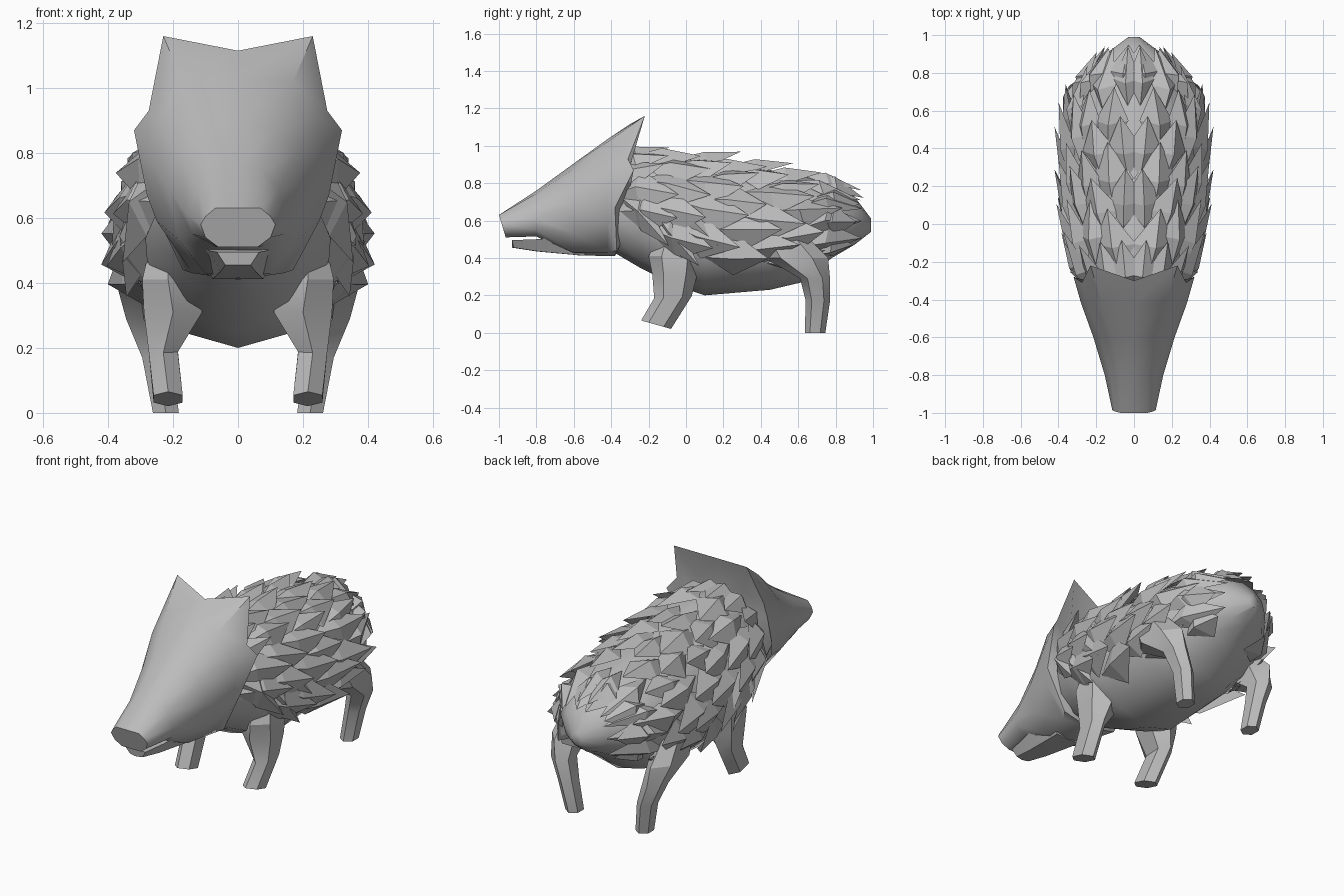
import bpy, math, random
from mathutils import Vector

random.seed(7)
if "Cube" in bpy.data.objects:
    bpy.data.objects.remove(bpy.data.objects["Cube"], do_unlink=True)

hide = bpy.data.materials.new("grey_hide")
hide.use_nodes = True
GREY = (0.5, 0.5, 0.5, 1)
hide.diffuse_color = GREY
hide.node_tree.nodes["Principled BSDF"].inputs["Base Color"].default_value = GREY


def build(name, verts, faces, smooth=None):
    mesh = bpy.data.meshes.new(name)
    mesh.from_pydata(verts, [], faces)
    mesh.materials.append(hide)
    obj = bpy.data.objects.new(name, mesh)
    bpy.context.collection.objects.link(obj)
    bpy.ops.object.select_all(action="DESELECT")
    obj.select_set(True)
    bpy.context.view_layer.objects.active = obj
    bpy.ops.object.mode_set(mode="EDIT")
    bpy.ops.mesh.select_all(action="SELECT")
    bpy.ops.mesh.normals_make_consistent(inside=False)
    bpy.ops.object.mode_set(mode="OBJECT")
    if smooth:
        bpy.ops.object.shade_smooth_by_angle(angle=math.radians(smooth))
    return obj


def loft(name, rings, smooth=None):
    """Skin a list of equal closed rings and cap both ends."""
    n = len(rings[0])
    verts = [p for ring in rings for p in ring]
    faces = [(r * n + i, r * n + (i + 1) % n, (r + 1) * n + (i + 1) % n, (r + 1) * n + i)
             for r in range(len(rings) - 1) for i in range(n)]
    faces += [tuple(range(n)), tuple(range(len(verts) - n, len(verts)))]
    return build(name, verts, faces, smooth)


def mirrored(half):
    """Close a half outline running from the top centre to the bottom centre."""
    return half + [(-x, y, z) for x, y, z in half[-2:0:-1]]


# Body stations: y, belly height, back height, half width
STATIONS = [(-.42, .45, .86, .2), (-.25, .35, .97, .29), (-.05, .25, .95, .33),
            (.1, .2, .92, .34), (.45, .23, .87, .345), (.62, .27, .84, .325),
            (.78, .4, .8, .26), (.9, .47, .73, .15), (.99, .54, .61, .03)]


def skin(y, angle, lift=0.0):
    """Point on the body at a station y, with the angle measured from the back line."""
    for a, b in zip(STATIONS, STATIONS[1:]):
        if y <= b[0]:
            break
    t = (y - a[0]) / (b[0] - a[0])
    low, high, wide = (a[i] + (b[i] - a[i]) * t for i in (1, 2, 3))
    return Vector(((wide + lift) * math.sin(angle), y,
                   (low + high) / 2 + ((high - low) / 2 + lift) * math.cos(angle)))


loft("body", [[skin(s[0], math.tau * i / 12) for i in range(12)] for s in STATIONS], 50)


# Shaggy coat: broad ridged kite tufts in staggered rows, pointing backwards
def tuft(verts, faces, y, angle, length, spread, lift, turn=0.0):
    for side in (1, -1):
        n = len(verts)
        mid = y + length * .45
        for p in (skin(y, angle - turn, 0), skin(mid, angle - spread, .008),
                  skin(y + length, angle + turn, lift), skin(mid, angle + spread, .008),
                  skin(y + length * .38, angle, .05)):
            verts.append((p.x * side, p.y, p.z))
        faces.extend([(n, n + 1, n + 4), (n + 1, n + 2, n + 4), (n + 2, n + 3, n + 4),
                      (n + 3, n, n + 4), (n, n + 3, n + 2, n + 1)])


verts, faces = [], []
for row in range(7):
    y = -.39 + row * .165
    lowest = 1.75 + .08 * row
    for k in range(5):
        angle = .14 + (lowest - .14) * (k + .5 * (row % 2)) / 4.5
        start = y + random.uniform(-.04, .04)
        length = min(random.uniform(.3, .42), .94 - start)
        tuft(verts, faces, start, angle, length, random.uniform(.26, .38),
             random.uniform(.04, .09), random.uniform(-.06, .12))
build("fur_tufts", verts, faces)

# Rump tufts that hang over the back end
verts, faces = [], []
for k in range(4):
    tuft(verts, faces, .7, .2 + k * .7, .25 - .02 * k, .45, .06)
build("rump_tufts", verts, faces)

# Shoulder tufts that sweep down over the front legs
verts, faces = [], []
for y, angle in ((-.36, 1.6), (-.2, 1.75), (-.1, 1.45)):
    tuft(verts, faces, y, angle, .27, .33, .06, .35)
build("shoulder_tufts", verts, faces)

# Head: half outlines (x, z) from the top centre down to the throat
SNOUT = [(0, .63), (.07, .63), (.1, .605), (.115, .58), (.1, .54), (.06, .51), (0, .51)]
MUZZLE = [(0, .76), (.075, .745), (.125, .69), (.155, .61), (.14, .55), (.08, .515), (0, .515)]
FACE = [(0, .905), (.11, .875), (.18, .8), (.215, .69), (.18, .53), (.1, .43), (0, .415)]
BROW = [(0, 1.035), (.17, 1.02), (.25, .9), (.28, .79), (.25, .59), (.14, .43), (0, .41)]
EARS = [(0, 1.115), (.23, 1.16), (.275, .93), (.32, .87), (.28, .67), (.17, .44), (0, .41)]
EAR_Y = [-.3, -.22, -.31, -.28, -.38, -.37, -.38]


def flat_ring(y, outline, slope=0.0):
    top = outline[0][1]
    return mirrored([(x, y + slope * (top - z), z) for x, z in outline])


ears = [(x, y, z) for (x, z), y in zip(EARS, EAR_Y)]
neck = [(x * .65, -.32, .66 + (z - .66) * .6) for x, z in EARS]
loft("head", [flat_ring(-1, SNOUT, .3), flat_ring(-.8, MUZZLE), flat_ring(-.6, FACE),
              flat_ring(-.42, BROW), mirrored(ears), mirrored(neck)], 48)

# Lower jaw, left open at the mouth
jaw = []
for y, wide, high, low in ((-.93, .065, .495, .455), (-.8, .09, .5, .435), (-.55, .13, .52, .412)):
    jaw.append(mirrored([(0, y, high), (wide, y, high), (wide * .6, y + .01, low), (0, y, low)]))
loft("lower_jaw", jaw, 35)


# Legs: rings of x, y, z, x radius, y radius, tilt
def leg(name, joints):
    for label, side in (("left", 1), ("right", -1)):
        rings = []
        for x, y, z, rx, ry, tilt in joints:
            ring = []
            for i in range(6):
                c, s = math.cos(math.tau * i / 6), math.sin(math.tau * i / 6)
                ring.append((side * (x + rx * s * 1.15), y + ry * c, z - tilt * ry * c))
            rings.append(ring)
        loft(label + "_" + name, rings, 30)


leg("front_leg", [(.215, -.16, .043, .045, .08, .28), (.23, -.07, .19, .045, .1, -.05),
                  (.2, -.06, .31, .09, .12, 0), (.215, -.06, .41, .08, .14, 0),
                  (.22, -.06, .52, .05, .08, 0)])
leg("back_leg", [(.222, .69, 0, .04, .055, 0), (.25, .705, .17, .045, .065, 0),
                 (.29, .69, .29, .055, .08, 0), (.305, .59, .4, .07, .17, 0),
                 (.3, .5, .53, .055, .13, 0)])
